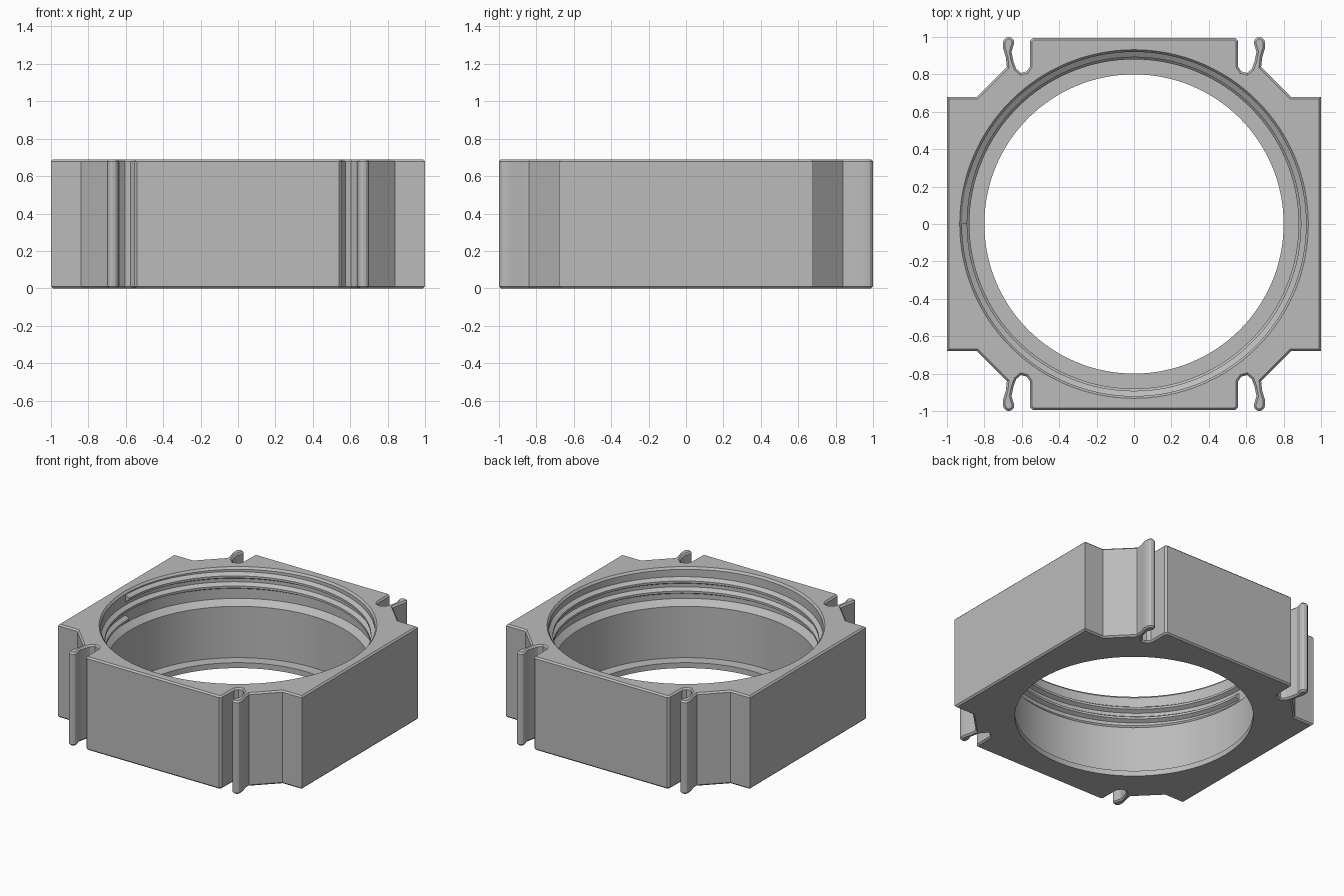
import bpy, bmesh, math

cube = bpy.data.objects.get("Cube")
if cube:
    bpy.data.objects.remove(cube, do_unlink=True)

HEIGHT = 0.69
SEGMENTS = 128

grey = bpy.data.materials.new("plain grey")
grey.use_nodes = True
colour = (0.5, 0.5, 0.5, 1)
grey.diffuse_color = colour
grey.node_tree.nodes["Principled BSDF"].inputs["Base Color"].default_value = colour


def make_object(name, bm):
    bmesh.ops.recalc_face_normals(bm, faces=bm.faces[:])
    mesh = bpy.data.meshes.new(name)
    bm.to_mesh(mesh)
    bm.free()
    mesh.materials.append(grey)
    obj = bpy.data.objects.new(name, mesh)
    bpy.context.collection.objects.link(obj)
    return obj


def activate(obj):
    bpy.ops.object.select_all(action='DESELECT')
    obj.select_set(True)
    bpy.context.view_layer.objects.active = obj


def sweep(name, sections, closed):
    """Skin a list of equal closed cross-sections."""
    bm = bmesh.new()
    rings = [[bm.verts.new(p) for p in s] for s in sections]
    n = len(rings[0])
    pairs = list(zip(rings, rings[1:]))
    if closed:
        pairs.append((rings[-1], rings[0]))
    else:
        bm.faces.new(rings[0])
        bm.faces.new(rings[-1])
    for a, b in pairs:
        for i in range(n):
            j = (i + 1) % n
            bm.faces.new((a[i], a[j], b[j], b[i]))
    return make_object(name, bm)


# Housing outline: one quarter with cut corner, thin clip fin and notch
head = [(0.67 + 0.03 * math.cos(a), 0.97 + 0.03 * math.sin(a))
        for a in (math.radians(d) for d in range(0, 181, 30))]
quarter = ([(1, 0.68), (0.84, 0.68), (0.68, 0.84), (0.685, 0.89), (0.70, 0.94)]
           + head
           + [(0.655, 0.92), (0.645, 0.87), (0.63, 0.83), (0.605, 0.808),
              (0.575, 0.815), (0.557, 0.84), (0.555, 0.98), (0.54, 0.995)])
outline = list(quarter)
outline += [(-x, y) for x, y in reversed(quarter)]
outline += [(-x, -y) for x, y in quarter]
outline += [(x, -y) for x, y in reversed(quarter)]

bm = bmesh.new()
base = bm.faces.new([bm.verts.new((x, y, 0)) for x, y in outline])
grown = bmesh.ops.extrude_face_region(bm, geom=[base], use_keep_orig=True)
top = [v for v in grown["geom"] if isinstance(v, bmesh.types.BMVert)]
bmesh.ops.translate(bm, verts=top, vec=(0, 0, HEIGHT))
bmesh.ops.recalc_face_normals(bm, faces=bm.faces[:])
rims = [e for e in bm.edges if abs(e.verts[0].co.z - e.verts[1].co.z) < 0.001]
bmesh.ops.bevel(bm, geom=rims, offset=0.011, segments=1, affect='EDGES',
                clamp_overlap=True)
housing = make_object("housing", bm)

# Stepped bore: bottom lip, wall, chamfer, threaded seat and open mouth
bore = [(0.80, -0.1), (0.80, 0.04), (0.88, 0.04), (0.88, 0.42), (0.92, 0.46),
        (0.92, 0.675), (0.932, HEIGHT), (0.932, 0.8)]
bm = bmesh.new()
rings = []
for r, z in bore:
    rings.append([bm.verts.new((r * math.cos(math.tau * i / SEGMENTS),
                                r * math.sin(math.tau * i / SEGMENTS), z))
                  for i in range(SEGMENTS)])
for a, b in zip(rings, rings[1:]):
    for i in range(SEGMENTS):
        j = (i + 1) % SEGMENTS
        bm.faces.new((a[i], a[j], b[j], b[i]))
bm.faces.new(rings[0])
bm.faces.new(rings[-1])
cutter = make_object("bore_cutter", bm)
cutter.hide_render = True

activate(housing)
cut = housing.modifiers.new("bore", 'BOOLEAN')
cut.operation = 'DIFFERENCE'
cut.solver = 'EXACT'
cut.object = cutter
bpy.ops.object.modifier_apply(modifier=cut.name)
bpy.data.objects.remove(cutter, do_unlink=True)

# Internal screw thread: two rising turns starting on the right side
tooth = [(0.925, -0.028), (0.892, -0.01), (0.892, 0.006), (0.925, 0.028)]
sections = []
for i in range(2 * SEGMENTS + 1):
    turn = i / SEGMENTS
    a = math.pi + math.tau * turn
    lift = 0.495 + 0.075 * turn
    sections.append([(r * math.cos(a), r * math.sin(a), lift + z) for r, z in tooth])
thread = sweep("internal_thread", sections, closed=False)

for obj in (housing, thread):
    activate(obj)
    bpy.ops.object.shade_smooth_by_angle(angle=math.radians(25))
